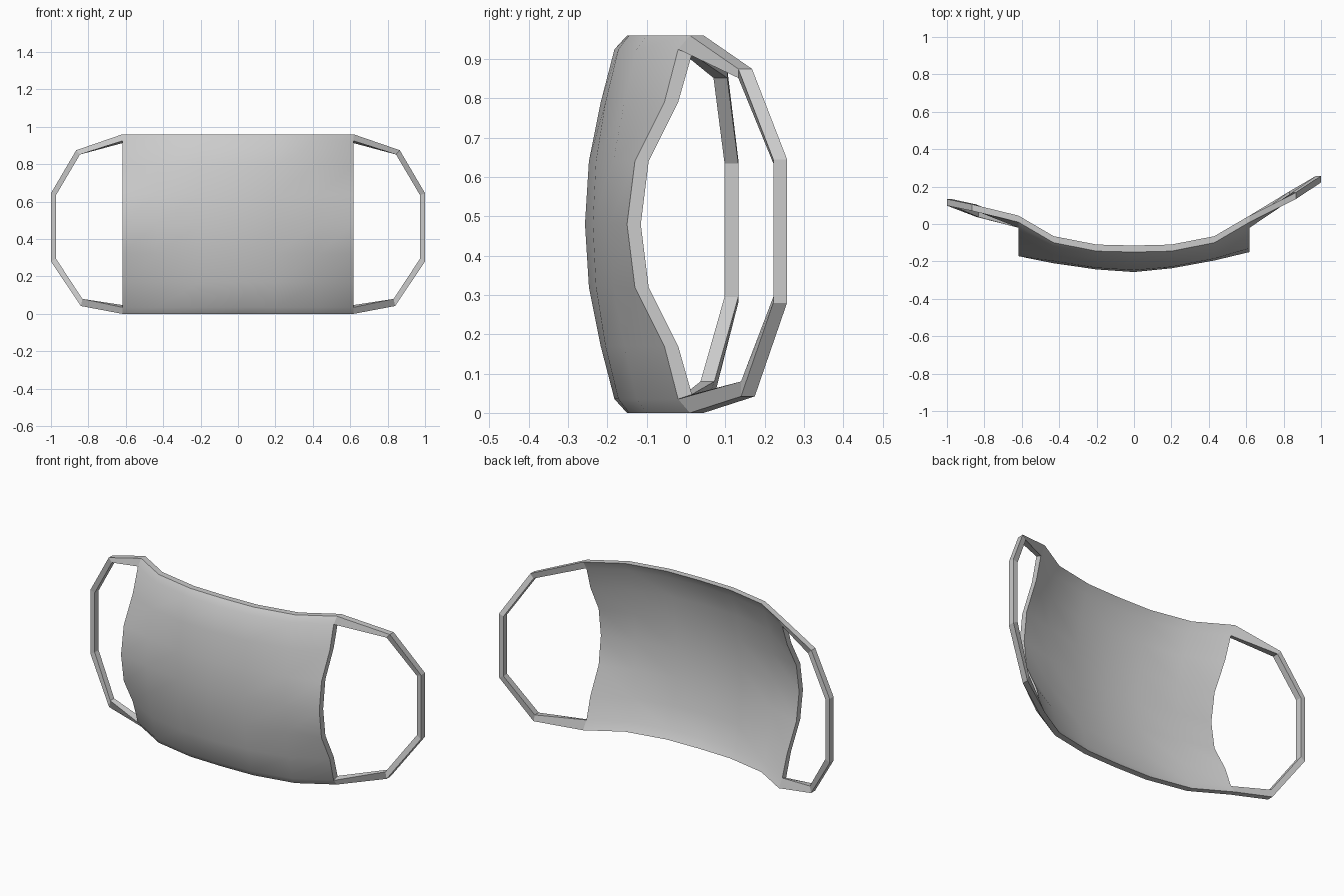
import bpy, bmesh, math

if "Cube" in bpy.data.objects:
    bpy.data.objects.remove(bpy.data.objects["Cube"])

T = 0.035                      # fabric thickness along y
HEIGHT = 0.96
XS = [-0.618, -0.43, -0.2, 0.0, 0.2, 0.43, 0.618]
ZS = [0.0, 0.035, 0.17, 0.32, 0.48]
# front depth of each lower-half row, mirrored to the upper half
DEPTH = [
    [0.010, -0.100, -0.145, -0.150, -0.145, -0.100, 0.010],
    [-0.020, -0.125, -0.172, -0.182, -0.172, -0.125, -0.020],
    [-0.065, -0.165, -0.208, -0.217, -0.205, -0.157, -0.055],
    [-0.147, -0.198, -0.234, -0.247, -0.229, -0.185, -0.130],
    [-0.172, -0.210, -0.243, -0.257, -0.237, -0.195, -0.150],
]


def finish(name, bm, angle):
    bmesh.ops.recalc_face_normals(bm, faces=bm.faces)
    mesh = bpy.data.meshes.new(name)
    bm.to_mesh(mesh)
    bm.free()
    ob = bpy.data.objects.new(name, mesh)
    bpy.context.collection.objects.link(ob)
    if angle:
        bpy.ops.object.select_all(action='DESELECT')
        ob.select_set(True)
        bpy.context.view_layer.objects.active = ob
        bpy.ops.object.shade_smooth_by_angle(angle=math.radians(angle))
    return ob


# Curved face panel: front and back skins joined by a rim
rows = list(zip(ZS, DEPTH))
rows += [(HEIGHT - z, d) for z, d in reversed(rows[:-1])]
bm = bmesh.new()
front, back = [], []
last = len(rows) - 1
for r, (z, depth) in enumerate(rows):
    dz = 0.012 if r == 1 else -0.012 if r == last - 1 else 0
    front.append([bm.verts.new((x, y, z)) for x, y in zip(XS, depth)])
    back.append([bm.verts.new((x, y + T, z + dz)) for x, y in zip(XS, depth)])
for r in range(last):
    for c in range(len(XS) - 1):
        for g in (front, back):
            bm.faces.new((g[r][c], g[r][c + 1], g[r + 1][c + 1], g[r + 1][c]))
    if 0 < r < last - 1:       # side rims, leaving the strap joints open
        for c in (0, -1):
            bm.faces.new((front[r][c], back[r][c], back[r + 1][c], front[r + 1][c]))
for r in (0, -1):
    for c in range(len(XS) - 1):
        bm.faces.new((front[r][c], front[r][c + 1], back[r][c + 1], back[r][c]))
finish("face_panel", bm, 35)

# Ear loops: square strap swept through outer and inner outlines
OUTER = [(0.618, 0.96), (0.865, 0.875), (1.0, 0.645), (1.0, 0.28), (0.84, 0.042), (0.618, 0.0)]
INNER = [(0.618, 0.925), (0.845, 0.852), (0.973, 0.635), (0.973, 0.295), (0.832, 0.08), (0.618, 0.035)]


def ear_loop(name, side, ys):
    bm = bmesh.new()
    rings = []
    for i, ((xo, zo), (xi, zi), y) in enumerate(zip(OUTER, INNER, ys)):
        end = i in (0, len(ys) - 1)
        yi = -0.02 if end else y
        dz = (-0.012 if i == 0 else 0.012) if end else 0
        rings.append([bm.verts.new(p) for p in (
            (side * xo, y, zo), (side * xi, yi, zi),
            (side * xi, yi + T, zi + dz), (side * xo, y + T, zo))])
    for a, b in zip(rings, rings[1:]):
        for k in range(4):
            n = (k + 1) % 4
            bm.faces.new((a[k], a[n], b[n], b[k]))
    finish(name, bm, 0)


ear_loop("ear_loop_right", 1, [0.01, 0.133, 0.222, 0.222, 0.14, 0.01])
ear_loop("ear_loop_left", -1, [0.01, 0.07, 0.098, 0.098, 0.037, 0.01])
